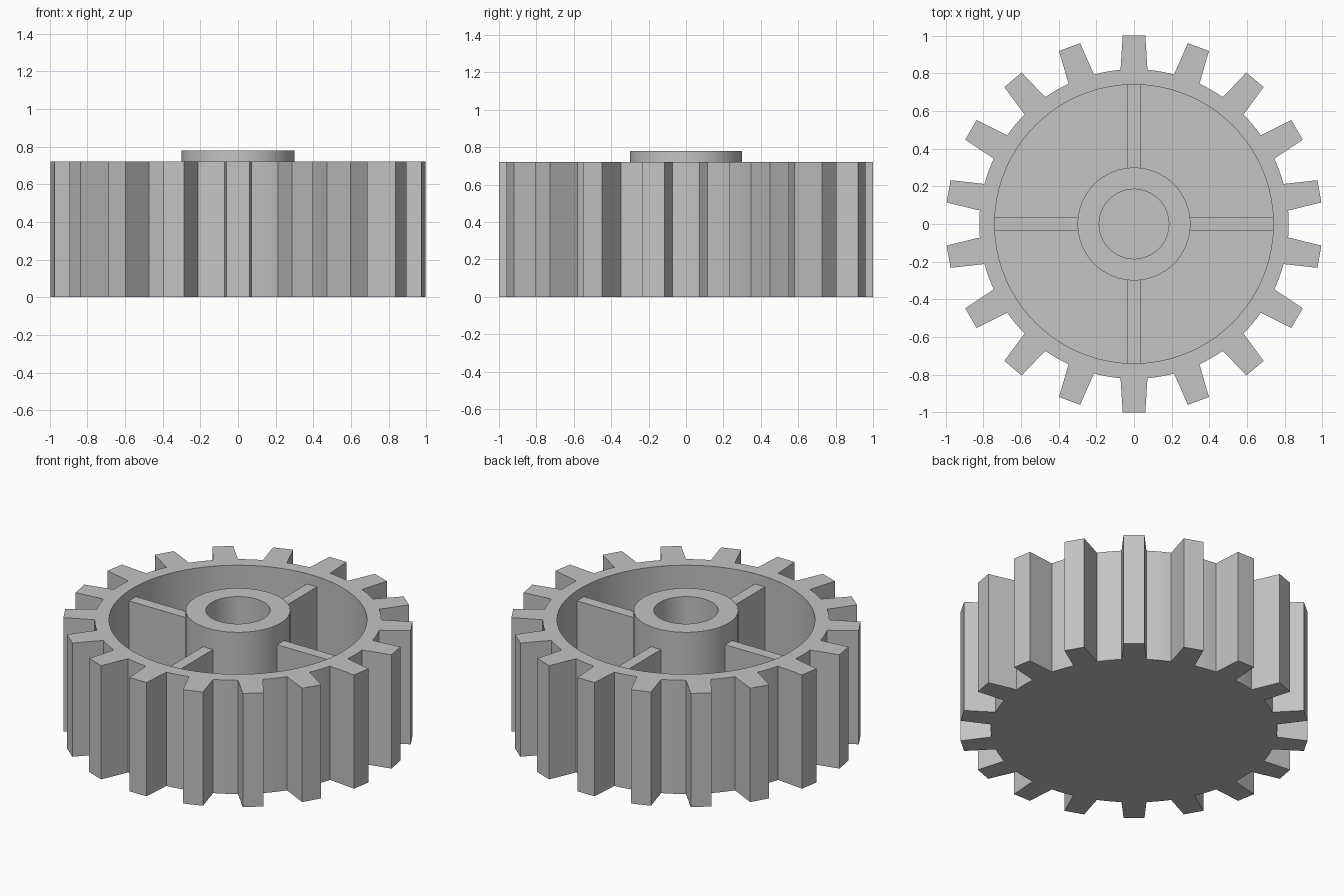
import bpy, bmesh, math
from mathutils import Matrix

if "Cube" in bpy.data.objects:
    bpy.data.objects.remove(bpy.data.objects["Cube"])

TEETH = 18
HEIGHT, HUB_TOP, SPOKE_TOP, FLOOR = 0.72, 0.78, 0.655, 0.08
ROOT_R, RIM_R, HUB_R, BORE_R = 0.822, 0.74, 0.30, 0.185

grey = bpy.data.materials.new("light_grey")
grey.diffuse_color = (0.55, 0.55, 0.55, 1)
grey.use_nodes = True
grey.node_tree.nodes["Principled BSDF"].inputs["Base Color"].default_value = grey.diffuse_color


def finish(name, bm, smooth=True):
    bmesh.ops.recalc_face_normals(bm, faces=bm.faces)
    me = bpy.data.meshes.new(name)
    bm.to_mesh(me)
    bm.free()
    me.materials.append(grey)
    ob = bpy.data.objects.new(name, me)
    bpy.context.collection.objects.link(ob)
    if smooth:
        bpy.ops.object.select_all(action='DESELECT')
        ob.select_set(True)
        bpy.context.view_layer.objects.active = ob
        bpy.ops.object.shade_smooth_by_angle(angle=math.radians(30))
    return ob


def ring(bm, polar, z):
    return [bm.verts.new((r * math.cos(a), r * math.sin(a), z)) for r, a in polar]


def bridge(bm, lower, upper):
    n = len(lower)
    for i in range(n):
        j = (i + 1) % n
        bm.faces.new((lower[i], lower[j], upper[j], upper[i]))


# toothed wheel: tooth outline, recessed top, closed bottom
tip = 3.43
tip_r = 1 / math.cos(math.radians(tip))
tooth = [(ROOT_R, -5), (tip_r, -tip), (1.0, 0), (tip_r, tip),
         (ROOT_R, 5), (ROOT_R, 7.5), (ROOT_R, 10), (ROOT_R, 12.5)]
outline = [(r, math.radians(90 + k * 360 / TEETH + a))
           for k in range(TEETH) for r, a in tooth]
inner = [(RIM_R, a) for r, a in outline]
bm = bmesh.new()
bottom = ring(bm, outline, 0)
rings = [bottom, ring(bm, outline, HEIGHT), ring(bm, inner, HEIGHT), ring(bm, inner, FLOOR)]
for a, b in zip(rings, rings[1:]):
    bridge(bm, a, b)
bm.faces.new(bottom)
bm.faces.new(rings[-1])
finish("toothed_wheel", bm)

# hub tube with a blind bore
N = 64
bm = bmesh.new()
profile = [(HUB_R, FLOOR), (HUB_R, HUB_TOP), (BORE_R, HUB_TOP), (BORE_R, FLOOR)]
rings = [ring(bm, [(r, 2 * math.pi * i / N) for i in range(N)], z) for r, z in profile]
for a, b in zip(rings, rings[1:] + rings[:1]):
    bridge(bm, a, b)
finish("hub", bm)

# four spokes joining hub and rim
for k in range(4):
    x0, x1 = HUB_R - 0.01, RIM_R + 0.01
    bm = bmesh.new()
    bmesh.ops.create_cube(bm, size=1)
    bmesh.ops.scale(bm, vec=(x1 - x0, 0.07, SPOKE_TOP - FLOOR), verts=bm.verts)
    bmesh.ops.translate(bm, vec=((x0 + x1) / 2, 0, (SPOKE_TOP + FLOOR) / 2), verts=bm.verts)
    bmesh.ops.transform(bm, matrix=Matrix.Rotation(k * math.pi / 2, 4, 'Z'), verts=bm.verts)
    finish("spoke_%d" % (k + 1), bm, smooth=False)
